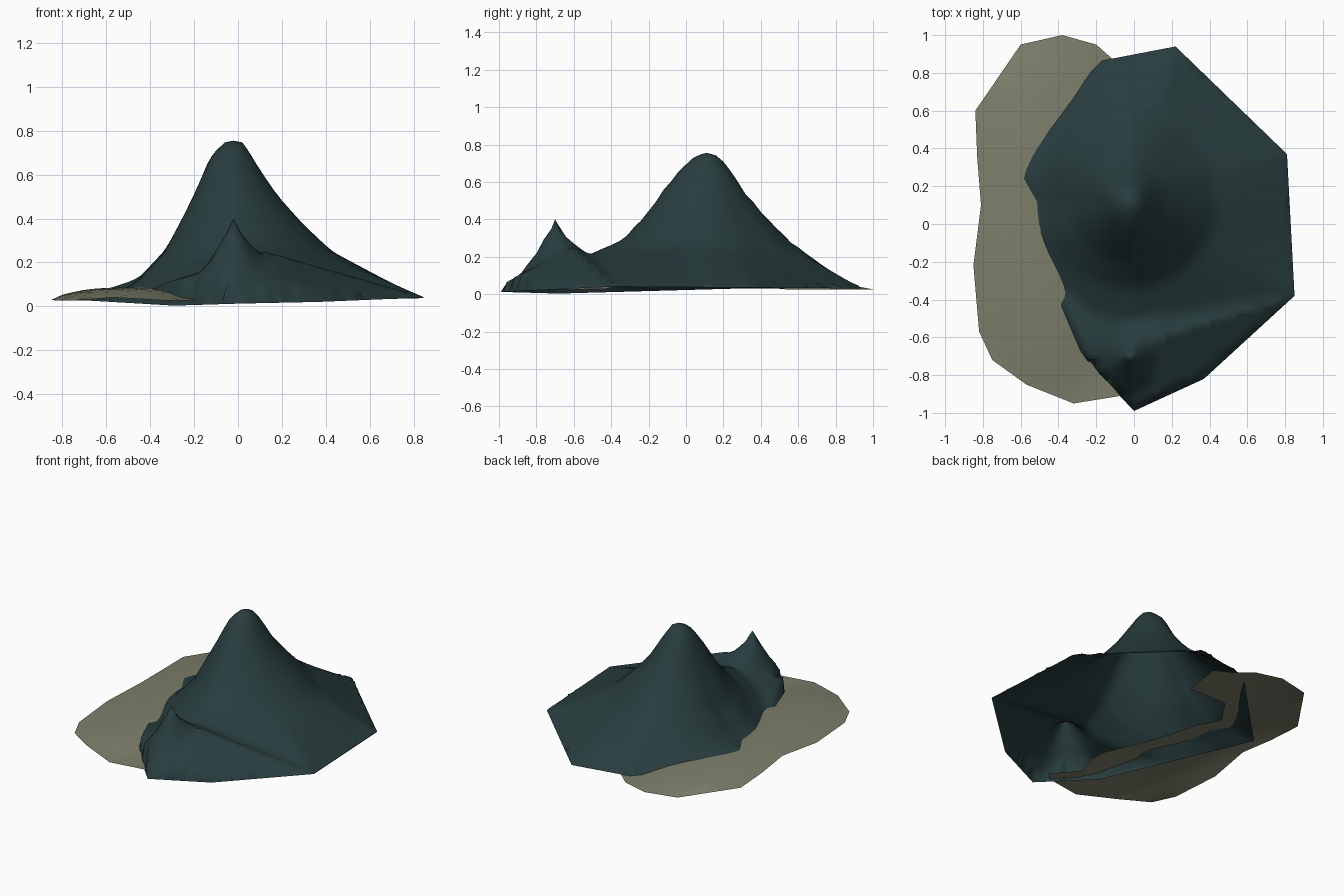
import bpy, bmesh
from math import atan2, degrees, hypot
from mathutils import Vector
from mathutils.geometry import delaunay_2d_cdt

cube = bpy.data.objects.get("Cube")
if cube:
    bpy.data.objects.remove(cube, do_unlink=True)


def material(name, colour):
    mat = bpy.data.materials.new(name)
    mat.use_nodes = True
    mat.diffuse_color = (*colour, 1)
    mat.node_tree.nodes["Principled BSDF"].inputs["Base Color"].default_value = (*colour, 1)
    return mat


def interp(x, keys):
    """Piecewise linear curve through (position, value) pairs."""
    for (a, u), (b, v) in zip(keys, keys[1:]):
        if x <= b:
            return u + (v - u) * max(0, x - a) / max(b - a, 1e-6)
    return keys[-1][1]


def sheet(name, outline, height, mat, step, extra=()):
    """Triangulated open surface inside an outline, raised by a height rule."""
    points = [Vector(p[:2]) for p in outline]
    count = len(points)
    points += [Vector(p) for p in extra]
    n = int(1 / step) + 1
    for i in range(-n, n + 1):
        for j in range(-n, n + 1):
            shift = step / 2 if j % 2 else 0
            points.append(Vector((i * step + shift, j * step)))
    verts, _, faces, *_ = delaunay_2d_cdt(points, [], [list(range(count))], 1, 1e-5)
    bm = bmesh.new()
    bvs = [bm.verts.new((v.x, v.y, height(v))) for v in verts]
    for f in faces:
        bm.faces.new([bvs[i] for i in f])
    bmesh.ops.delete(bm, geom=[v for v in bm.verts if not v.link_faces], context='VERTS')
    for f in bm.faces:
        f.normal_update()
        if f.normal.z < 0:
            f.normal_flip()
        f.smooth = True
    mesh = bpy.data.meshes.new(name)
    bm.to_mesh(mesh)
    bm.free()
    mesh.materials.append(mat)
    obj = bpy.data.objects.new(name, mesh)
    bpy.context.collection.objects.link(obj)
    return obj


# Mountain rim, and slope heights at four radii for each eighth of a turn
RIM = [(.22, .94, .03), (.81, .37, .035), (.85, -.38, .04), (.37, -.82, .02),
       (0, -.99, .012), (-.29, -.68, .003), (-.75, .28, .03), (-.17, .865, .03)]
SLOPES = [(.63, .5, .37, .25), (.66, .5, .36, .22), (.69, .55, .41, .28),
          (.7, .5, .32, .18), (.67, .46, .23, .1), (.68, .52, .3, .145),
          (.7, .6, .43, .29), (.67, .54, .39, .25)]
RADII = (.11, .2, .32, .45)
PEAK = Vector((-.02, .11))
HILL = Vector((-.02, -.7))
RIDGE_A, RIDGE_B = Vector((.12, -.61)), Vector((.85, -.38))
STEEP = [(0, .4), (.1, .22), (.2, .09), (.3, .01)]
GENTLE = [(0, .4), (.05, .315), (.19, .21), (.4, .05)]


def rim_hit(d):
    """Distance and height of the rim along direction d from the peak."""
    for i, b in enumerate(RIM):
        a = RIM[i - 1]
        pa, edge = Vector(a[:2]) - PEAK, Vector(b[:2]) - Vector(a[:2])
        det = d.cross(edge)
        if abs(det) < 1e-9:
            continue
        s, t = pa.cross(edge) / det, pa.cross(d) / det
        if s > 0 and -1e-4 <= t <= 1.0001:
            return s, a[2] + (b[2] - a[2]) * t
    return 1, 0


def hill_height(q):
    """Small front hill, gentler towards the mountain, with a ridge to its left."""
    v = q - HILL
    side = max(0, v.normalized().dot(Vector((.5, .86))))
    steep, gentle = interp(v.length, STEEP), interp(v.length, GENTLE)
    run = RIDGE_B - RIDGE_A
    t = min(1, max(0, (q - RIDGE_A).dot(run) / run.length_squared))
    off = q - RIDGE_A - run * t
    fall = .32 if run.cross(off) > 0 else .52
    return max(steep + (gentle - steep) * side, .25 - .21 * t - fall * off.length)


def mountain_height(p):
    q = Vector((p.x, p.y))
    v = q - PEAK
    r = v.length
    if r < 1e-4:
        return .755
    reach, low = rim_hit(v / r)
    if r > reach - 1e-3:
        return low
    turn = degrees(atan2(v.y, v.x)) % 360 / 45
    k, f = int(turn) % 8, turn % 1
    slope = [a + (b - a) * f for a, b in zip(SLOPES[k], SLOPES[(k + 1) % 8])]
    keys = [(0, .755), (.05, .745), *zip(RADII, slope), (reach, low)]
    return max(interp(r, keys), hill_height(q))


# Sandy beach: a shallow dome tucked just under the right flank of the mountain
BEACH = [(-.11, .87), (-.2, .95), (-.38, 1), (-.6, .95), (-.84, .6), (-.83, .35),
         (-.81, .1), (-.85, -.22), (-.82, -.57), (-.75, -.72), (-.57, -.85),
         (-.32, -.95), (-.07, -.91), (-.02, -.86), (-.16, -.7), (-.11, -.55),
         (-.12, -.43), (-.29, -.23), (-.36, -.06), (-.41, .13), (-.49, .27),
         (-.36, .46), (-.02, .53), (.02, .8)]


def beach_height(p):
    d = hypot((p.x + .47) / .4, (p.y - .02) / .99)
    return .026 + .06 * max(0, 1 - d ** 3)


teal = material("dark teal rock", (.021, .046, .048))
sand = material("olive sand", (.205, .21, .145))
ridge_points = [RIDGE_A.lerp(RIDGE_B, i / 30) for i in range(30)]
rim_points = [Vector(RIM[i - 1][:2]).lerp(Vector(b[:2]), k / 12)
              for i, b in enumerate(RIM) for k in range(1, 12)]
sheet("mountain", RIM, mountain_height, teal, .04, [PEAK, HILL, *ridge_points, *rim_points])
sheet("beach", BEACH, beach_height, sand, .1)
